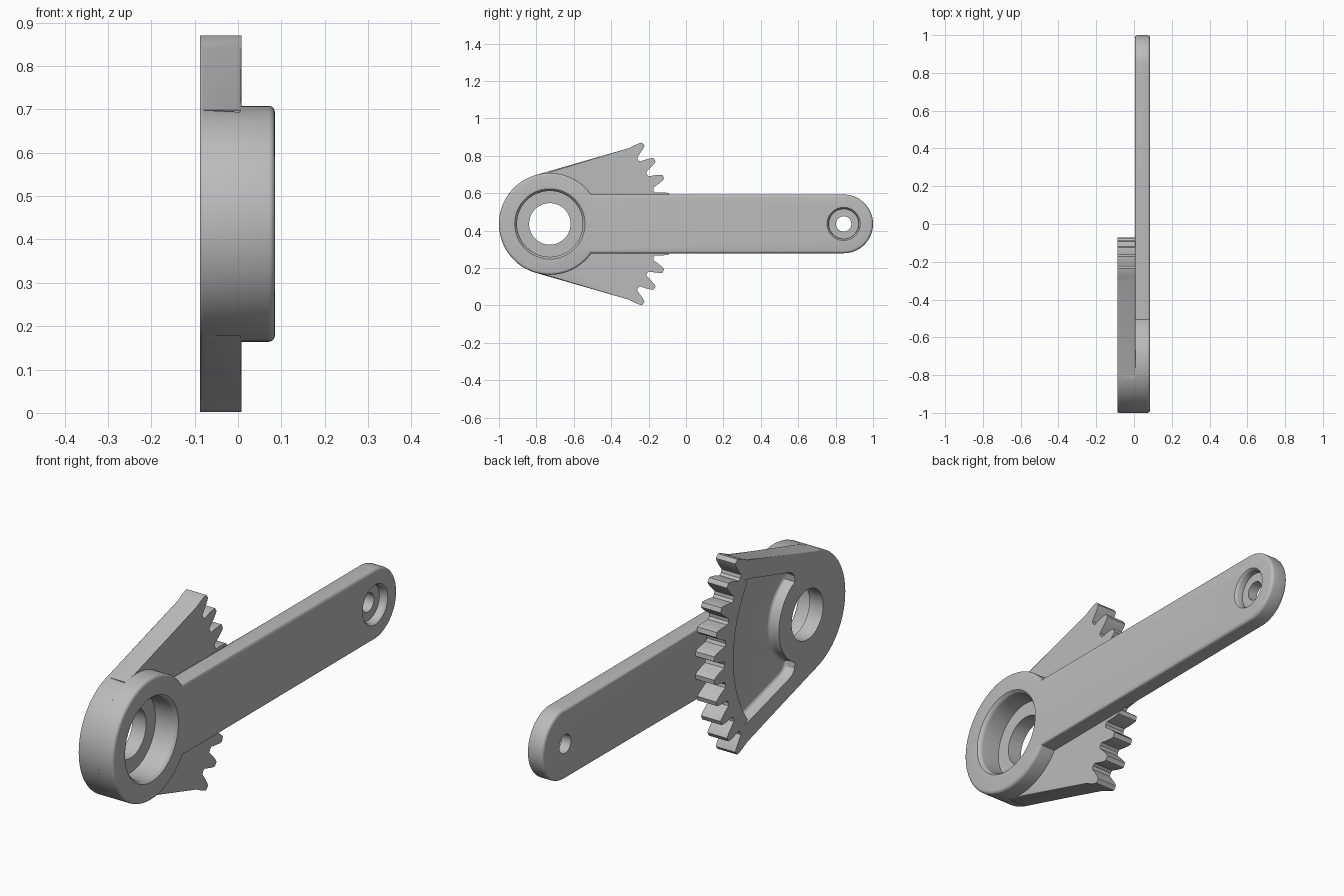
import bpy, bmesh
from math import sin, cos, radians, pi

cube = bpy.data.objects.get("Cube")
if cube:
    bpy.data.objects.remove(cube, do_unlink=True)

HUB_Y, TIP_Y, MID_Z = -0.728, 0.843, 0.436
HUB_R, ARM_R = 0.272, 0.157
BACK, SEAM, FRONT = -0.088, 0.005, 0.085

steel = bpy.data.materials.new("satin_grey")
steel.use_nodes = True
GREY = (0.5, 0.5, 0.5, 1)
steel.diffuse_color = GREY
steel.node_tree.nodes["Principled BSDF"].inputs["Base Color"].default_value = GREY


def polar(r, deg, y=HUB_Y):
    return (y + r * cos(radians(deg)), MID_Z + r * sin(radians(deg)))


def arc(r, start, end, n, y=HUB_Y):
    return [polar(r, start + (end - start) * i / n, y) for i in range(n + 1)]


def finish(name, bm):
    bmesh.ops.recalc_face_normals(bm, faces=bm.faces[:])
    mesh = bpy.data.meshes.new(name)
    bm.to_mesh(mesh)
    bm.free()
    obj = bpy.data.objects.new(name, mesh)
    bpy.context.collection.objects.link(obj)
    mesh.materials.append(steel)
    return obj


def slab(name, outline, x0, x1, rounded, width):
    """Extrude a side outline along x, rounding the rim edges picked by a rule."""
    bm = bmesh.new()
    face = bm.faces.new([bm.verts.new((x0, y, z)) for y, z in outline])
    new = bmesh.ops.extrude_face_region(bm, geom=[face])["geom"]
    bmesh.ops.translate(bm, vec=(x1 - x0, 0, 0),
                        verts=[g for g in new if isinstance(g, bmesh.types.BMVert)])
    rim = []
    for e in bm.edges:
        a, b = (v.co for v in e.verts)
        if abs(a.x - b.x) < 1e-5 and rounded((a + b) / 2, a.x > (x0 + x1) / 2):
            rim.append(e)
    bmesh.ops.bevel(bm, geom=rim, offset=width, segments=4, profile=0.5, affect='EDGES')
    return finish(name, bm)


def lathe(name, y, profile, n=64):
    """Stepped bore cutter turned about an x axis."""
    bm = bmesh.new()
    rings = [[bm.verts.new((x, y + r * cos(2 * pi * i / n), MID_Z + r * sin(2 * pi * i / n)))
              for i in range(n)] for x, r in profile]
    for a, b in zip(rings, rings[1:]):
        for i in range(n):
            j = (i + 1) % n
            bm.faces.new((a[i], a[j], b[j], b[i]))
    bm.faces.new(rings[0])
    bm.faces.new(rings[-1])
    obj = finish(name, bm)
    obj.hide_render = True
    return obj


def cut(obj, cutters):
    for c in cutters:
        mod = obj.modifiers.new("cut", 'BOOLEAN')
        mod.operation, mod.solver, mod.object = 'DIFFERENCE', 'EXACT', c
    graph = bpy.context.evaluated_depsgraph_get()
    mesh = bpy.data.meshes.new_from_object(obj.evaluated_get(graph))
    obj.modifiers.clear()
    obj.data = mesh
    bpy.ops.object.select_all(action='DESELECT')
    obj.select_set(True)
    bpy.context.view_layer.objects.active = obj
    bpy.ops.object.shade_smooth_by_angle(angle=radians(30))


# Toothed sector: ten teeth, tangent sides, round hub end
outline = []
for k in range(10):
    a = -40.5 + 9 * k
    flank = [(3.2, 0.587), (2.3, 0.62), (1.5, 0.645), (0.9, 0.657)]
    outline += [polar(r, a - w) for w, r in flank]
    outline += [polar(r, a + w) for w, r in reversed(flank)]
    if k < 9:
        outline.append(polar(0.582, a + 4.5))
outline += arc(HUB_R, 105.7, 254.3, 48)


def sector_rim(mid, front):
    radius = ((mid.y - HUB_Y) ** 2 + (mid.z - MID_Z) ** 2) ** 0.5
    on_side = HUB_R + 0.005 < radius < 0.5
    return on_side or (radius < 0.5 and not front)


sector = slab("toothed_sector", outline, BACK, 0.008, sector_rim, 0.008)

# Lever arm with the raised hub
arm_outline = arc(HUB_R, 35.3, 324.7, 80) + arc(ARM_R, -90, 90, 40, TIP_Y)
arm = slab("lever_arm", arm_outline, SEAM, FRONT,
           lambda mid, front: front or mid.y > -0.5, 0.014)

# Recess in the back of the sector
upper = [(0.47, 0.31), (0.44, 0.322), (0.405, 0.315), (0.13, 0.237), (0.105, 0.226), (0.09, 0.206)]
recess = arc(0.52, -36, 36, 24)
recess += [(HUB_Y + y, MID_Z + z) for y, z in upper[1:]]
recess += arc(0.2, 64, -64, 24)
recess += [(HUB_Y + y, MID_Z - z) for y, z in reversed(upper[1:])]
pocket = slab("pocket_cutter", recess, BACK - 0.04, BACK + 0.05,
              lambda mid, front: front, 0.015)
pocket.hide_render = True

# Stepped bores
hub_bore = lathe("hub_bore_cutter", HUB_Y, [
    (0.1, 0.188), (FRONT, 0.188), (0.079, 0.182), (0.072, 0.177), (0.065, 0.176),
    (-0.02, 0.176), (-0.02, 0.111), (-0.12, 0.111)])
tip_bore = lathe("tip_bore_cutter", TIP_Y, [
    (0.1, 0.089), (FRONT, 0.089), (0.08, 0.084), (0.074, 0.081),
    (0.05, 0.08), (0.05, 0.041), (-0.05, 0.041)], 48)

cut(sector, [hub_bore, pocket])
cut(arm, [hub_bore, tip_bore])
for c in (hub_bore, tip_bore, pocket):
    bpy.data.objects.remove(c, do_unlink=True)
